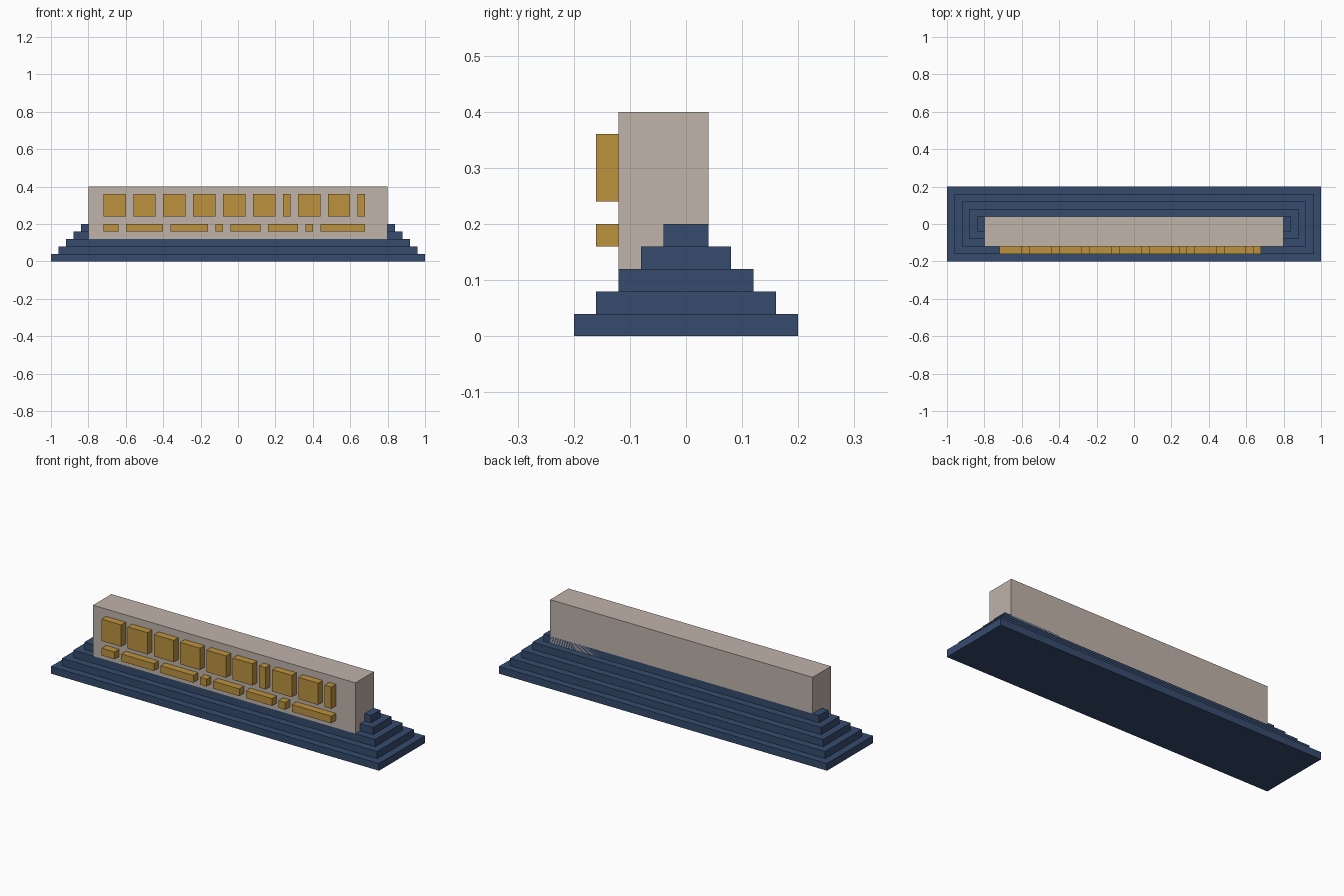
import bpy

cube = bpy.data.objects.get("Cube")
if cube:
    bpy.data.objects.remove(cube, do_unlink=True)


def material(name, rgb):
    """Flat material from 0-255 sRGB values."""
    lin = [((c / 255 + 0.055) / 1.055) ** 2.4 for c in rgb]
    mat = bpy.data.materials.new(name)
    mat.use_nodes = True
    mat.diffuse_color = (*lin, 1)
    bsdf = mat.node_tree.nodes["Principled BSDF"]
    bsdf.inputs["Base Color"].default_value = (*lin, 1)
    return mat


def box(name, x, y, z, mat):
    """Box spanning the (min, max) range on each axis."""
    bpy.ops.mesh.primitive_cube_add(size=1)
    ob = bpy.context.object
    ob.name = name
    for v in ob.data.vertices:
        v.co = [(lo + hi) / 2 + c * (hi - lo) for c, (lo, hi) in zip(v.co, (x, y, z))]
    ob.data.materials.append(mat)
    return ob


navy = material("navy blue", (54, 75, 110))
stone = material("warm grey", (192, 179, 170))
gold = material("gold", (188, 146, 62))

# Stepped base: five stacked slabs, each inset on all sides
STEP = 0.04
for i in range(5):
    hx, hy = 1 - i * STEP, 0.2 - i * STEP
    box(f"base_step_{i + 1}", (-hx, hx), (-hy, hy), (i * STEP, (i + 1) * STEP), navy)

# Upright slab
box("wall_slab", (-0.8, 0.8), (-0.12, 0.04), (0.12, 0.4), stone)

# Two rows of raised blocks, laid left to right from widths with equal gaps
rows = {
    "upper_block": ((0.24, 0.36), (3, 3, 3, 3, 3, 3, 1, 3, 3, 1)),
    "lower_block": ((0.16, 0.20), (2, 5, 5, 1, 4, 4, 1, 6)),
}
for name, (z, widths) in rows.items():
    x = -0.72
    for i, w in enumerate(widths):
        box(f"{name}_{i + 1}", (x, x + w * STEP), (-0.16, -0.12), z, gold)
        x += (w + 1) * STEP
